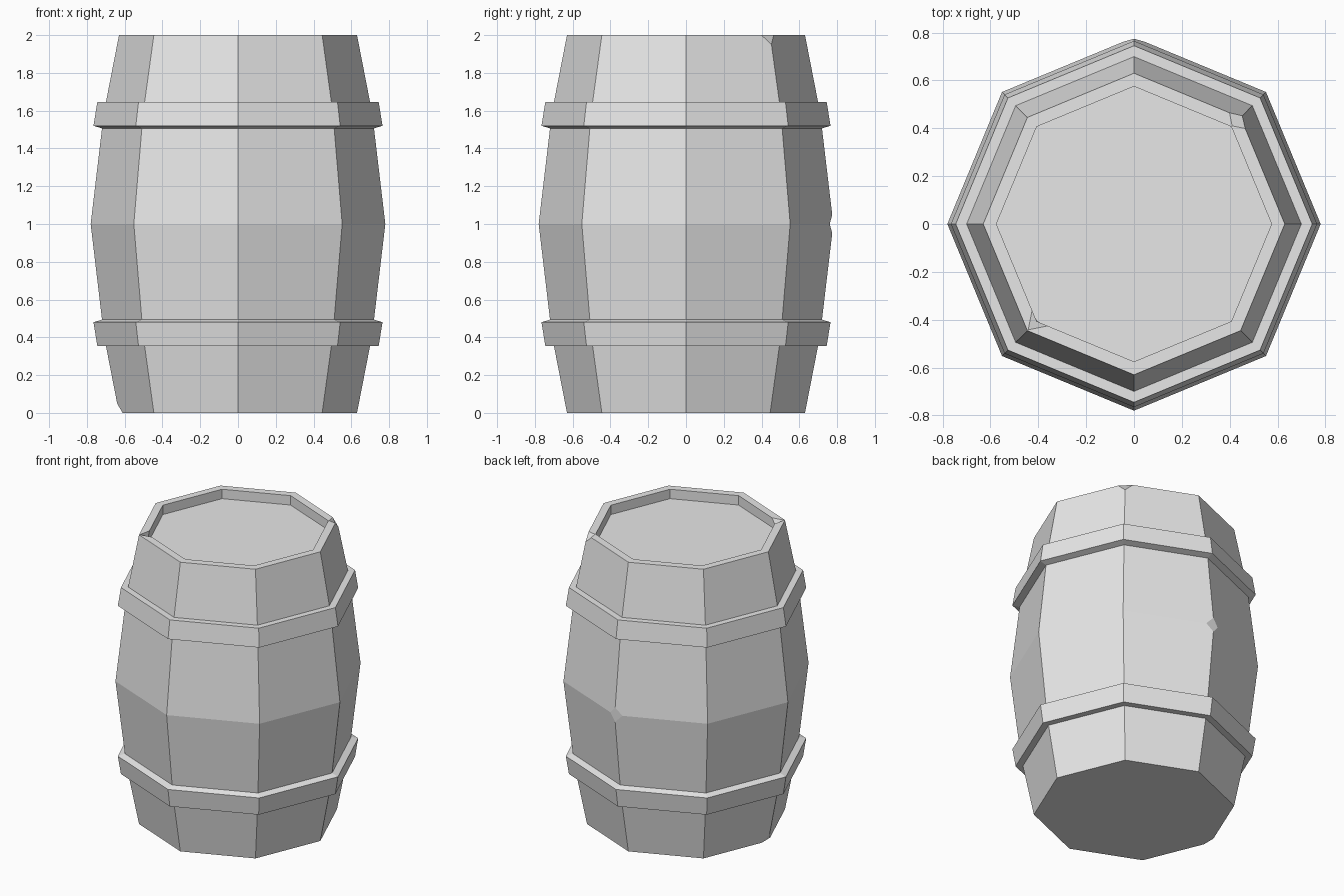
import bpy
import bmesh
from math import cos, sin, pi
from mathutils import Vector

SIDES = 8

old = bpy.data.objects.get("Cube")
if old:
    bpy.data.objects.remove(old, do_unlink=True)

# One plain grey for the whole barrel
grey = bpy.data.materials.new("plain_grey")
grey.use_nodes = True
grey.diffuse_color = (0.8, 0.8, 0.8, 1)
grey.node_tree.nodes["Principled BSDF"].inputs["Base Color"].default_value = (0.8, 0.8, 0.8, 1)


def lathe(bm, profile, closed):
    """Sweep (radius, height) points around z with flat sides."""
    rings = []
    for r, z in profile:
        rings.append([bm.verts.new((r * cos(2 * pi * i / SIDES), r * sin(2 * pi * i / SIDES), z))
                      for i in range(SIDES)])
    pairs = list(zip(rings, rings[1:]))
    if closed:
        pairs.append((rings[-1], rings[0]))
    else:
        bm.faces.new(rings[0])
        bm.faces.new(rings[-1])
    for low, high in pairs:
        for i in range(SIDES):
            j = (i + 1) % SIDES
            bm.faces.new((low[i], low[j], high[j], high[i]))
    return rings


def finish(bm, name):
    bmesh.ops.recalc_face_normals(bm, faces=bm.faces[:])
    mesh = bpy.data.meshes.new(name)
    bm.to_mesh(mesh)
    bm.free()
    mesh.materials.append(grey)
    obj = bpy.data.objects.new(name, mesh)
    bpy.context.collection.objects.link(obj)
    return obj


# Barrel body with a recessed lid
bm = bmesh.new()
bottom, _, belly, _, rim, inner_rim, _ = lathe(bm, [
    (0.63, 0), (0.71, 0.41), (0.78, 1), (0.71, 1.59),
    (0.63, 2), (0.575, 2), (0.575, 1.935)], False)

# Small chips knocked out of a few corners
bmesh.ops.recalc_face_normals(bm, faces=bm.faces[:])
for corner in (bottom[4], belly[2], rim[1], inner_rim[5]):
    bmesh.ops.bevel(bm, geom=[corner], offset=0.05, offset_type='OFFSET',
                    segments=1, profile=0.5, affect='VERTICES')
finish(bm, "barrel_body")

# Hoops, the lower one mirrored from the upper one
hoop = [(0.68, 1.645), (0.745, 1.645), (0.765, 1.52), (0.70, 1.5)]
for name, flip in (("upper_hoop", False), ("lower_hoop", True)):
    bm = bmesh.new()
    lathe(bm, [(r, 2 - z if flip else z) for r, z in hoop], True)
    finish(bm, name)
